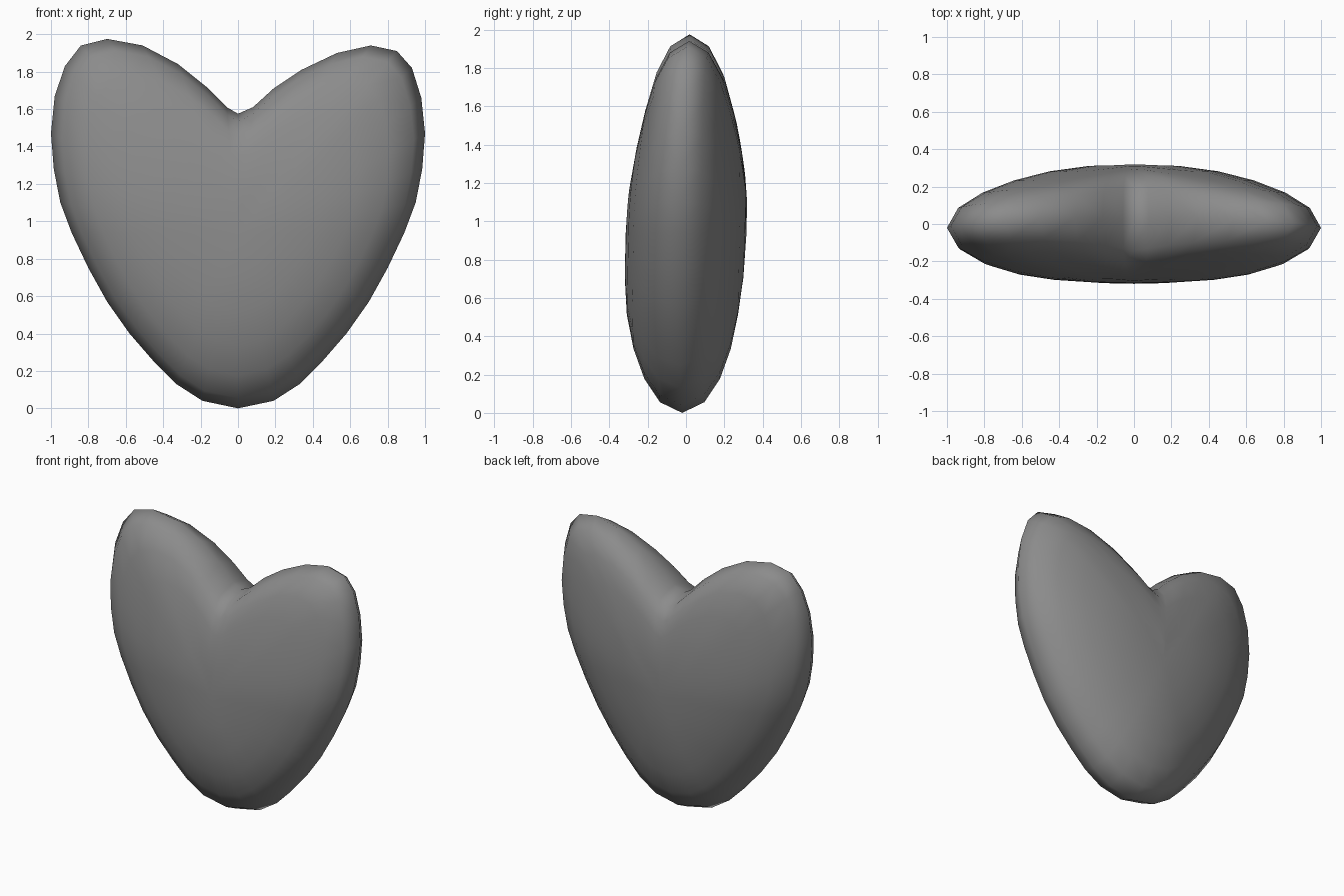
import bpy, bmesh

if "Cube" in bpy.data.objects:
    bpy.data.objects.remove(bpy.data.objects["Cube"])

# Heart outline (x, z), counter-clockwise from the bottom tip; the lobes differ slightly
lower = [(0.19, 0.04), (0.33, 0.13), (0.45, 0.25), (0.58, 0.40), (0.70, 0.57),
         (0.80, 0.75), (0.89, 0.94), (0.95, 1.10), (0.985, 1.28), (1.0, 1.47)]
right_lobe = [(0.98, 1.66), (0.93, 1.82), (0.85, 1.91), (0.71, 1.94), (0.53, 1.90),
              (0.34, 1.81), (0.19, 1.71), (0.08, 1.61)]
left_lobe = [(-0.06, 1.61), (-0.17, 1.72), (-0.32, 1.84), (-0.51, 1.94), (-0.70, 1.975),
             (-0.84, 1.94), (-0.925, 1.83), (-0.98, 1.67)]
outline = ([(0, 0)] + lower + right_lobe + [(0, 1.575)] + left_lobe
           + [(-x, z) for x, z in reversed(lower)])

CENTRE_Z = 0.93
DEPTH = 0.315
RINGS = [0.94, 0.81, 0.64, 0.45, 0.24]


def point(x, z, t, side):
    """Scale an outline point towards the centre and puff it out in depth."""
    px, pz = x * t, CENTRE_Z + (z - CENTRE_Z) * t
    middle = max(-0.02, 0.045 * (pz - CENTRE_Z)) - 0.07 * px ** 2 + 0.025 * px ** 4
    # keep the body full below the notch, so it only rounds off close to the rim
    fill = min(1, (z - CENTRE_Z) / 1.03) if z > 1.5 and abs(x) < 0.7 else 1
    s = t * (fill + (1 - fill) * t ** 6)
    # thin the lobes a little towards the top
    up = min(1, max(0, (pz - 1.0) / 0.7))
    thin = 1 - 0.13 * up * up * (3 - 2 * up)
    return (px, middle + side * DEPTH * thin * (1 - s ** 2.35) ** 0.5, pz)


bm = bmesh.new()
n = len(outline)
rim = [bm.verts.new(point(x, z, 1, 0)) for x, z in outline]

# Front and back cushions share the rim
for side in (-1, 1):
    previous = rim
    for t in RINGS:
        ring = [bm.verts.new(point(x, z, t, side)) for x, z in outline]
        for i in range(n):
            j = (i + 1) % n
            bm.faces.new((previous[i], previous[j], ring[j], ring[i]))
        previous = ring
    pole = bm.verts.new(point(0, CENTRE_Z, 0, side))
    for i in range(n):
        bm.faces.new((previous[i], previous[(i + 1) % n], pole))

bmesh.ops.recalc_face_normals(bm, faces=bm.faces)
for face in bm.faces:
    face.smooth = True
mesh = bpy.data.meshes.new("heart")
bm.to_mesh(mesh)
bm.free()

# Dark grey surface
grey = bpy.data.materials.new("dark_grey")
grey.diffuse_color = (0.26, 0.26, 0.26, 1)
grey.use_nodes = True
grey.node_tree.nodes["Principled BSDF"].inputs["Base Color"].default_value = grey.diffuse_color
mesh.materials.append(grey)
bpy.context.collection.objects.link(bpy.data.objects.new("heart", mesh))
